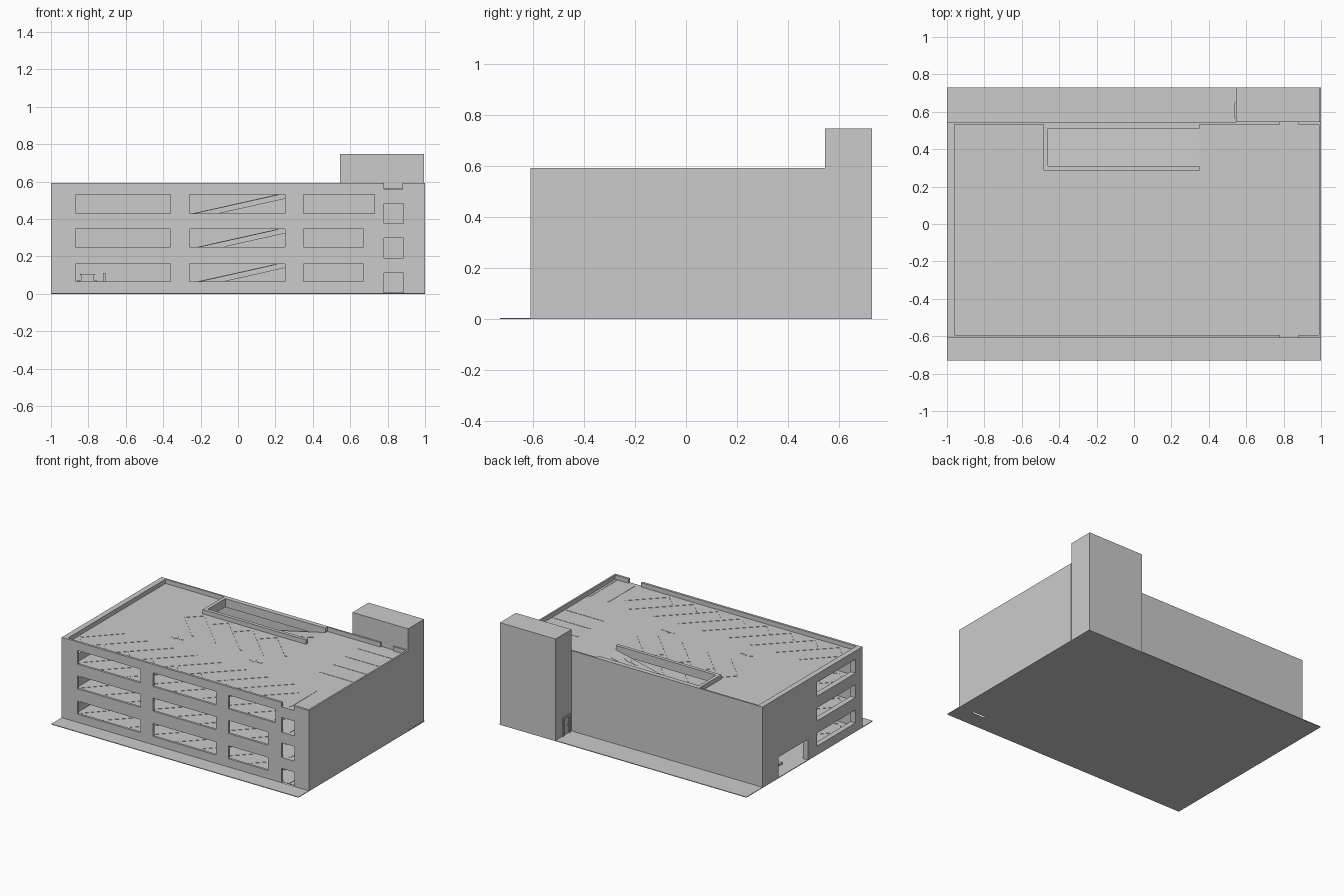
import bpy, bmesh, math
from mathutils import Vector

if "Cube" in bpy.data.objects:
    bpy.data.objects.remove(bpy.data.objects["Cube"])

PITCH = 0.185            # storey height
G = 0.005                # ground plate thickness
LEVELS = [G, 0.19, 0.375, 0.56]
TOP = 0.592


def finish(bm, name):
    bmesh.ops.recalc_face_normals(bm, faces=bm.faces)
    me = bpy.data.meshes.new(name)
    bm.to_mesh(me)
    bm.free()
    ob = bpy.data.objects.new(name, me)
    bpy.context.collection.objects.link(ob)
    return ob


def add_prism(bm, pts, offset):
    """Extrude a closed polygon of 3D points by an offset vector."""
    face = bm.faces.new([bm.verts.new(p) for p in pts])
    ext = bmesh.ops.extrude_face_region(bm, geom=[face])
    verts = [g for g in ext['geom'] if isinstance(g, bmesh.types.BMVert)]
    bmesh.ops.translate(bm, vec=Vector(offset), verts=verts)


def add_box(bm, x0, x1, y0, y1, z0, z1):
    add_prism(bm, [(x0, y0, z0), (x1, y0, z0), (x1, y1, z0), (x0, y1, z0)], (0, 0, z1 - z0))


def box(name, *dims):
    bm = bmesh.new()
    add_box(bm, *dims)
    return finish(bm, name)


def panel(name, axis, w0, w1, rect, holes):
    """Flat slab across an axis with rectangular holes (u0, u1, v0, v1)."""
    def at(u, v):
        return {'x': (w0, u, v), 'y': (u, w0, v), 'z': (u, v, w0)}[axis]
    us = sorted({rect[0], rect[1], *[h[i] for h in holes for i in (0, 1)]})
    vs = sorted({rect[2], rect[3], *[h[i] for h in holes for i in (2, 3)]})
    bm = bmesh.new()
    for a, b in zip(us, us[1:]):
        for c, d in zip(vs, vs[1:]):
            mu, mv = (a + b) / 2, (c + d) / 2
            if not any(h[0] < mu < h[1] and h[2] < mv < h[3] for h in holes):
                bm.faces.new([bm.verts.new(at(*p)) for p in ((a, c), (b, c), (b, d), (a, d))])
    bmesh.ops.remove_doubles(bm, verts=bm.verts, dist=1e-5)
    ext = bmesh.ops.extrude_face_region(bm, geom=bm.faces[:])
    verts = [g for g in ext['geom'] if isinstance(g, bmesh.types.BMVert)]
    d = w1 - w0
    bmesh.ops.translate(bm, verts=verts,
                        vec={'x': (d, 0, 0), 'y': (0, d, 0), 'z': (0, 0, d)}[axis])
    return finish(bm, name)


# Ground plate, with the narrow slot under the front doorway
panel("ground_plate", 'z', 0, G, (-1, 1, -0.73, 0.73), [(0.78, 0.885, -0.61, -0.595)])

# Outer walls with windows and doorways
bands = [(0.065, 0.16), (0.25, 0.345), (0.43, 0.53)]
doors = [(0.78, 0.885, G, 0.11), (0.78, 0.885, 0.19, 0.297),
         (0.78, 0.885, 0.375, 0.482), (0.78, 0.88, 0.56, TOP)]
front = list(doors)
for (z0, z1), right_end in zip(bands, (0.67, 0.67, 0.73)):
    front += [(-0.87, -0.36, z0, z1), (-0.26, 0.25, z0, z1), (0.35, right_end, z0, z1)]
panel("front_wall", 'y', -0.61, -0.593, (-1, 1, G, TOP), front)
panel("back_wall", 'y', 0.533, 0.545, (-1, 1, G, TOP), doors)
panel("left_wall", 'x', -1, -0.96, (-0.593, 0.533, G, TOP),
      [(-0.53, -0.085, z0, z1) for z0, z1 in bands] + [(0.02, 0.36, G, 0.155)])
box("right_wall", 0.988, 1, -0.593, 0.533, G, TOP)

# Stair tower with a framed door on its left side
box("stair_tower", 0.545, 0.995, 0.545, 0.73, G, 0.747)
panel("tower_door_frame", 'x', 0.537, 0.546, (0.565, 0.65, G, 0.14), [(0.577, 0.638, G, 0.128)])
box("tower_door_handle", 0.54, 0.546, 0.585, 0.591, 0.06, 0.075)


def add_stripe(bm, a, b, z, width=0.013):
    a, b = Vector((*a, z)), Vector((*b, z))
    n = (b - a).normalized().cross(Vector((0, 0, 1))) * width / 2
    add_prism(bm, [a + n, b + n, b - n, a - n], (0, 0, 0.002))


ARROW = [(-0.05, -0.006), (0.005, -0.006), (0.005, -0.02), (0.05, 0),
         (0.005, 0.02), (0.005, 0.006), (-0.05, 0.006)]


def add_arrow(bm, cx, cy, direction, height):
    pts = []
    for u, v in ARROW:
        x = cx + direction * u
        pts.append((x, cy + v, height(x)))
    add_prism(bm, pts, (0, 0, 0.002))


def floor_markings(name, z):
    bm = bmesh.new()
    # angled bays along the front
    add_stripe(bm, (-0.94, -0.48), (-0.735, -0.265), z)
    for k in range(8):
        x = -0.845 + 0.1965 * k
        run = 0.31 if k < 7 else 0.215
        add_stripe(bm, (x, -0.575), (x + run, -0.575 + run), z)
        add_stripe(bm, (x - 0.095, -0.48), (x, -0.575), z)
    # angled bays beside the ramp
    add_stripe(bm, (-0.55, 0.175), (-0.335, -0.04), z)
    for k in range(4):
        x = -0.455 + 0.1965 * k
        run = 0.31 if k < 3 else 0.215
        add_stripe(bm, (x, 0.27), (x + run, 0.27 - run), z)
        add_stripe(bm, (x - 0.095, 0.175), (x, 0.27), z)
    # straight bays along the right side
    for k in range(4):
        add_stripe(bm, (0.675, -0.015 + 0.149 * k), (0.985, -0.015 + 0.149 * k), z)
    for x in (0.825, 0.975):
        add_stripe(bm, (x, -0.58), (x, -0.275), z)
    for x in (-0.405, 0.23):
        add_arrow(bm, x, -0.125, -1, lambda _: z)
    finish(bm, name)


# Decks with ramp well, markings and guard walls
WELL = (-0.46, 0.35, 0.31, 0.51)
for i, z in enumerate(LEVELS):
    floor_markings(f"markings_{i}", z)
    if i:
        panel(f"deck_{i}", 'z', z - 0.03, z, (-0.96, 0.988, -0.593, 0.533), [WELL])
        bm = bmesh.new()
        add_box(bm, -0.485, 0.35, 0.285, 0.31, z, z + 0.032)
        if i == 3:
            add_box(bm, -0.485, -0.46, 0.31, 0.51, z, TOP)
            add_box(bm, -0.485, 0.35, 0.51, 0.533, z, TOP)
        finish(bm, f"well_guard_{i}")

# Ramps with lane divider and arrows
RX0, RX1 = -0.48, 0.35
for i in range(3):
    z0, z1 = LEVELS[i], LEVELS[i + 1]

    def height(x):
        return z0 + (z1 - z0) * (x - RX0) / (RX1 - RX0)

    bm = bmesh.new()
    add_prism(bm, [(RX0, 0.31, z0), (RX0 + 0.135, 0.31, z0),
                   (RX1, 0.31, z1 - 0.03), (RX1, 0.31, z1)], (0, 0.2, 0))
    finish(bm, f"ramp_{i}")
    bm = bmesh.new()
    xa, xb = -0.435, 0.32
    add_prism(bm, [(xa, 0.412, height(xa)), (xb, 0.412, height(xb)),
                   (xb, 0.418, height(xb)), (xa, 0.418, height(xa))], (0, 0, 0.002))
    for x in (-0.315, 0.2):
        add_arrow(bm, x, 0.352, 1, height)
    finish(bm, f"ramp_markings_{i}")

# Entrance island with ticket booth, post and barrier arms
box("entrance_island", -0.9, -0.68, 0.17, 0.21, G, 0.02)
box("ticket_booth", -0.84, -0.77, 0.175, 0.205, 0.02, 0.1)
box("booth_roof", -0.845, -0.765, 0.17, 0.21, 0.1, 0.106)
box("ticket_post", -0.722, -0.708, 0.183, 0.197, 0.02, 0.11)
for n, (x, y0, y1) in enumerate([(-0.85, 0.03, 0.18), (-0.76, 0.2, 0.35)]):
    box(f"barrier_post_{n}", x - 0.01, x + 0.01, 0.18, 0.2, 0.02, 0.072)
    box(f"barrier_arm_{n}", x - 0.004, x + 0.004, y0, y1, 0.06, 0.07)
